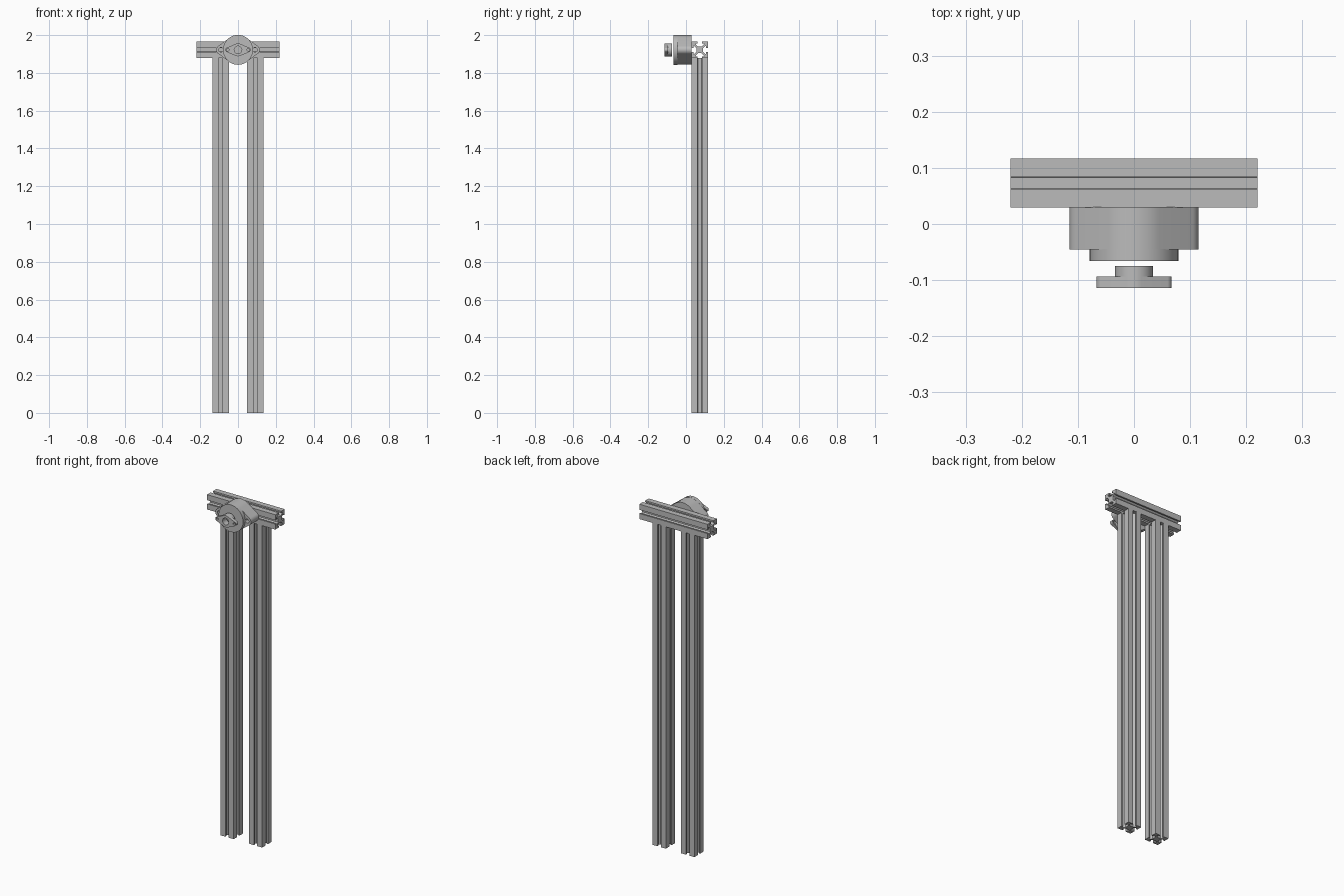
import bpy
from math import pi, cos, sin, acos, radians
from mathutils import Matrix

cube = bpy.data.objects.get("Cube")
if cube:
    bpy.data.objects.remove(cube, do_unlink=True)

grey = bpy.data.materials.new("aluminium grey")
grey.use_nodes = True
GREY = (0.5, 0.5, 0.5, 1)
grey.diffuse_color = GREY
grey.node_tree.nodes["Principled BSDF"].inputs["Base Color"].default_value = GREY

AXIS_Z = 1.922      # height of the rail and of everything mounted on it
HALF = 0.0433       # half width of the slotted bar
BAR_Y = 0.073


def arc(cx, radius, start, end, steps):
    return [(cx + radius * cos(start + (end - start) * i / steps),
             radius * sin(start + (end - start) * i / steps)) for i in range(steps + 1)]


def circle(cx, radius, steps=32):
    return arc(cx, radius, 0, 2 * pi, steps)[:-1]


def lobed_plate(radius, end_radius, reach):
    """Central disc joined to two smaller end discs by tangent lines."""
    a = acos((radius - end_radius) / reach)
    return (arc(reach, end_radius, -a, a, 16) + arc(0, radius, a, pi - a, 16)
            + arc(-reach, end_radius, pi - a, pi + a, 16)
            + arc(0, radius, pi + a, 2 * pi - a, 16))


def slotted_section():
    """Square bar section with an undercut slot in each side."""
    quarter = [(0.011, HALF), (0.011, 0.034), (0.021, 0.034), (0.021, 0.029), (0.010, 0.018)]
    side = [(HALF, HALF)] + quarter + [(-x, y) for x, y in reversed(quarter)]
    points = []
    for k in range(4):
        c, s = round(cos(k * pi / 2)), round(sin(k * pi / 2))
        points += [(c * x - s * y, s * x + c * y) for x, y in side]
    return points


def extrude(name, outlines, length, matrix, smooth=False):
    """Extrude outlines (inner ones become holes) centred along local z."""
    curve = bpy.data.curves.new(name + " outline", "CURVE")
    curve.dimensions = "2D"
    curve.fill_mode = "BOTH"
    curve.extrude = length / 2
    for outline in outlines:
        spline = curve.splines.new("POLY")
        spline.points.add(len(outline) - 1)
        for point, (x, y) in zip(spline.points, outline):
            point.co = (x, y, 0, 1)
        spline.use_cyclic_u = True
    source = bpy.data.objects.new(name + " outline", curve)
    bpy.context.collection.objects.link(source)
    bpy.context.view_layer.update()
    mesh = bpy.data.meshes.new_from_object(
        source.evaluated_get(bpy.context.evaluated_depsgraph_get()))
    bpy.data.objects.remove(source, do_unlink=True)
    bpy.data.curves.remove(curve)
    mesh.name = name
    mesh.transform(matrix)
    mesh.materials.clear()
    mesh.materials.append(grey)
    obj = bpy.data.objects.new(name, mesh)
    bpy.context.collection.objects.link(obj)
    bpy.ops.object.select_all(action="DESELECT")
    obj.select_set(True)
    bpy.context.view_layer.objects.active = obj
    # weld caps to walls
    bpy.ops.object.mode_set(mode="EDIT")
    bpy.ops.mesh.select_all(action="SELECT")
    bpy.ops.mesh.remove_doubles(threshold=0.0001)
    bpy.ops.mesh.normals_make_consistent(inside=False)
    bpy.ops.object.mode_set(mode="OBJECT")
    if smooth:
        bpy.ops.object.shade_smooth_by_angle(angle=radians(30))
    else:
        bpy.ops.object.shade_flat()
    return obj


def mounted(name, outlines, front, back):
    """Part whose outline faces the front, between two depths."""
    place = Matrix.Translation((0, (front + back) / 2, AXIS_Z)) @ Matrix.Rotation(pi / 2, 4, "X")
    extrude(name, outlines, back - front, place, smooth=True)


# Legs and top rail
section = slotted_section()
leg_height = AXIS_Z - HALF
for name, x in (("left_leg", 0.092), ("right_leg", -0.092)):
    extrude(name, [section], leg_height, Matrix.Translation((x, BAR_Y, leg_height / 2)))
extrude("top_rail", [section], 0.44,
        Matrix.Translation((0, BAR_Y, AXIS_Z)) @ Matrix.Rotation(pi / 2, 4, "Y"))

# Bearing housing with bolt holes in its ears
mounted("housing_flange", [lobed_plate(0.078, 0.025, 0.09), circle(0.09, 0.012), circle(-0.09, 0.012)],
        -0.045, 0.03)
mounted("housing_face", [circle(0, 0.079, 64)], -0.066, -0.045)

# Hub in front of the housing
mounted("hub_collar", [circle(0, 0.034, 48), circle(0, 0.02)], -0.094, -0.075)
mounted("hub_plate", [lobed_plate(0.034, 0.012, 0.055), circle(0, 0.02),
                      circle(0.055, 0.007), circle(-0.055, 0.007)], -0.114, -0.094)
